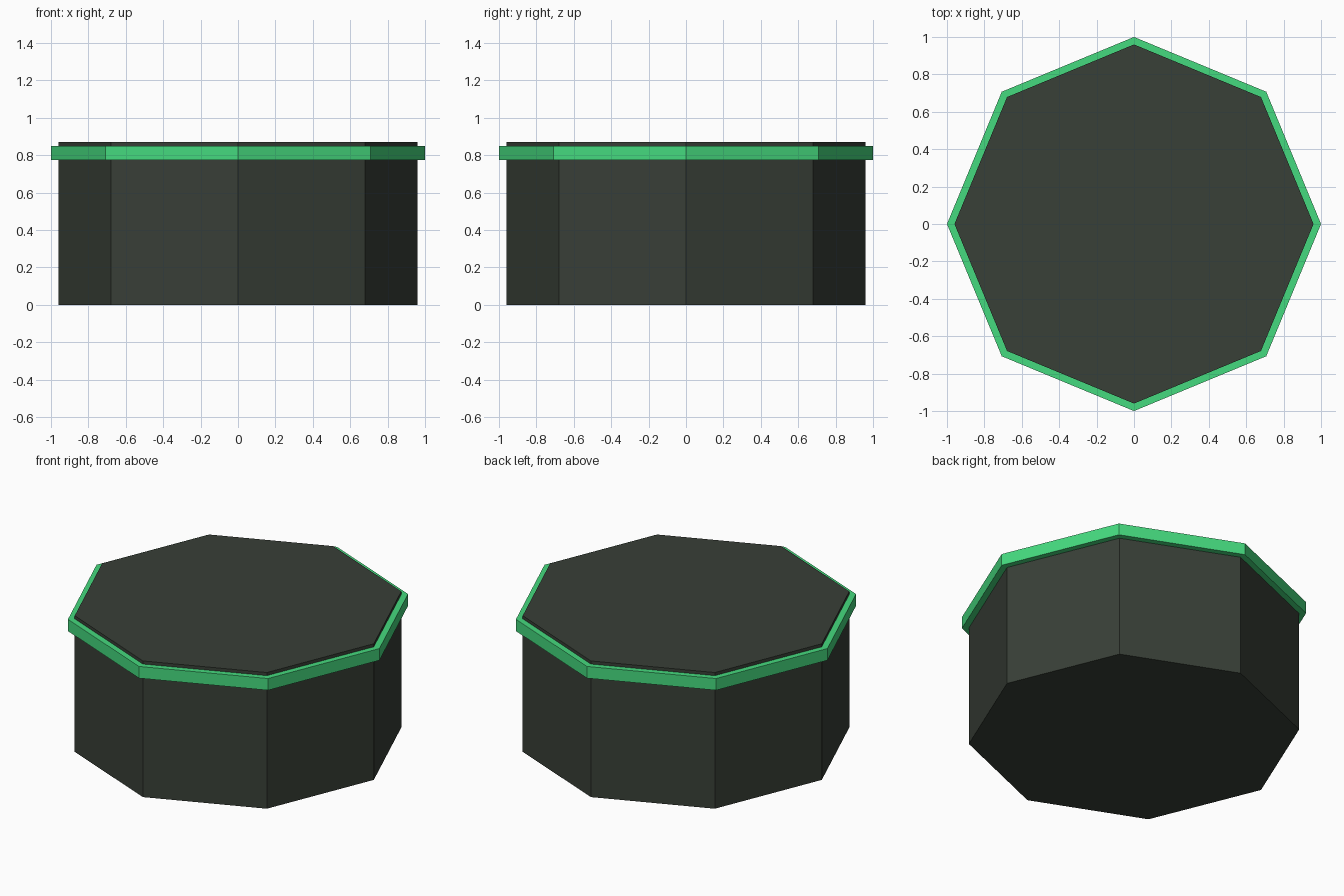
import bpy

if "Cube" in bpy.data.objects:
    bpy.data.objects.remove(bpy.data.objects["Cube"])


def material(name, color):
    mat = bpy.data.materials.new(name)
    mat.diffuse_color = (*color, 1)
    mat.use_nodes = True
    mat.node_tree.nodes["Principled BSDF"].inputs["Base Color"].default_value = mat.diffuse_color
    return mat


def octagon(name, radius, z0, z1, mat):
    # Eight-sided prism with corners on the x and y axes
    bpy.ops.mesh.primitive_cylinder_add(vertices=8, radius=radius, depth=z1 - z0,
                                        location=(0, 0, (z0 + z1) / 2))
    obj = bpy.context.object
    obj.name = name
    obj.data.materials.append(mat)
    return obj


dark = material("dark_grey", (0.04, 0.05, 0.038))
green = material("green", (0.06, 0.70, 0.21))

# Main drum
octagon("body", 0.96, 0.0, 0.87, dark)
# Coloured band just below the top
octagon("rim_band", 1.0, 0.775, 0.85, green)
